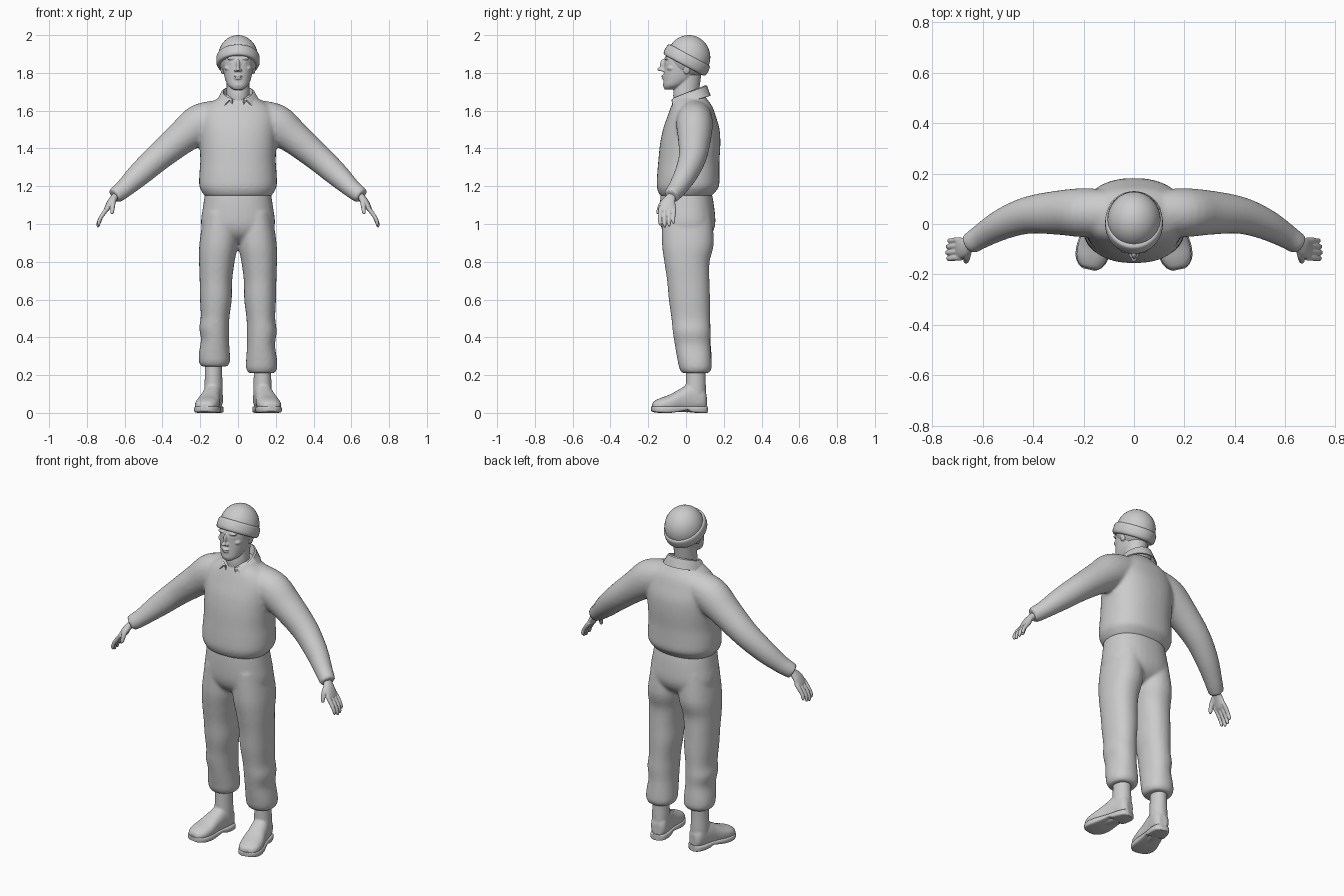
import bpy, bmesh, math
from mathutils import Vector, Matrix

X, Y, Z = Vector((1, 0, 0)), Vector((0, 1, 0)), Vector((0, 0, 1))
grey = bpy.data.materials.new("plain grey")
grey.diffuse_color = (0.6, 0.6, 0.6, 1)


def spline(rows, steps):
    """Catmull-Rom through rows of numbers."""
    out = []
    for i in range(len(rows) - 1):
        a, b, c, d = (rows[max(0, min(len(rows) - 1, i + k))] for k in (-1, 0, 1, 2))
        for s in range(steps):
            t = s / steps
            out.append([0.5 * (2 * q + (r - p) * t + (2 * p - 5 * q + 4 * r - w) * t * t
                               + (3 * q - p - 3 * r + w) * t ** 3)
                        for p, q, r, w in zip(a, b, c, d)])
    return out + [list(rows[-1])]


def loft(bm, rows, axes=None, n=28, p=2.0, steps=4):
    """Closed skin through (x, y, z, radius_u, radius_v); no axes = tube along the path."""
    rows = spline(rows, steps)
    rings = []
    for i, (x, y, z, ru, rv) in enumerate(rows):
        if axes:
            u, v = axes
        else:
            t = (Vector(rows[min(i + 1, len(rows) - 1)][:3]) - Vector(rows[max(i - 1, 0)][:3])).normalized()
            v = (Y - t * Y.dot(t)).normalized()
            u = v.cross(t)
        ring = []
        for k in range(n):
            a = 2 * math.pi * k / n
            c, s = (math.copysign(abs(f) ** (2 / p), f) for f in (math.cos(a), math.sin(a)))
            ring.append(bm.verts.new(Vector((x, y, z)) + u * (c * ru) + v * (s * rv)))
        rings.append(ring)
    for r0, r1 in zip(rings, rings[1:]):
        for k in range(n):
            bm.faces.new((r0[k], r0[(k + 1) % n], r1[(k + 1) % n], r1[k]))
    bm.faces.new(rings[0])
    bm.faces.new(rings[-1])


def ball(bm, c, r):
    bmesh.ops.create_uvsphere(bm, u_segments=32, v_segments=18, radius=1,
                              matrix=Matrix.Translation(c) @ Matrix.Diagonal((*r, 1)))


def finish(name, bm, voxel=0, smooth=4, thick=0):
    """Make the object; with a voxel size its pieces melt into one smooth skin."""
    bmesh.ops.recalc_face_normals(bm, faces=bm.faces)
    me = bpy.data.meshes.new(name)
    bm.to_mesh(me)
    bm.free()
    ob = bpy.data.objects.new(name, me)
    bpy.context.collection.objects.link(ob)
    if voxel:
        m = ob.modifiers.new("blend", 'REMESH')
        m.mode, m.voxel_size = 'VOXEL', voxel
        m = ob.modifiers.new("soften", 'SMOOTH')
        m.factor, m.iterations = 0.5, smooth
    if thick:
        m = ob.modifiers.new("thickness", 'SOLIDIFY')
        m.thickness, m.offset = thick, 0
    if ob.modifiers:
        bpy.context.view_layer.update()
        dg = bpy.context.evaluated_depsgraph_get()
        me = bpy.data.meshes.new_from_object(ob.evaluated_get(dg))
        ob.modifiers.clear()
        ob.data = me
    me.materials.clear()
    me.materials.append(grey)
    me.polygons.foreach_set("use_smooth", [True] * len(me.polygons))
    if not voxel:
        me.set_sharp_from_angle(angle=math.radians(45))
    return ob


def side(rows, s):
    return [(r[0] * s, *r[1:]) for r in rows]


# jacket: body and both sleeves
bm = bmesh.new()
loft(bm, [(0, 0, 1.145, .172, .132), (0, .003, 1.165, .188, .148), (0, .01, 1.20, .205, .165),
          (0, .012, 1.26, .205, .165), (0, .015, 1.33, .2, .162), (0, .022, 1.42, .203, .16),
          (0, .028, 1.5, .207, .15), (0, .03, 1.57, .205, .128), (0, .03, 1.62, .175, .11),
          (0, .025, 1.66, .115, .088), (0, .025, 1.685, .08, .07)], (X, Y), 40, 2.3)
sleeve = [(.1, .045, 1.575, .085, .09), (.2, .045, 1.53, .105, .097), (.3, .045, 1.455, .088, .088),
          (.42, .035, 1.355, .074, .074), (.52, 0, 1.265, .064, .062), (.6, -.045, 1.19, .05, .05),
          (.635, -.068, 1.162, .046, .045), (.655, -.08, 1.147, .042, .042)]
for s in (1, -1):
    loft(bm, side(sleeve, s))
finish("jacket", bm, .01, 6)

# trousers: seat and two legs, one cuff sitting a little higher
bm = bmesh.new()
loft(bm, [(0, 0, 1.18, .172, .132), (0, .005, 1.1, .184, .143), (0, .01, 1.0, .196, .145),
          (0, .01, .94, .17, .12), (0, .01, .9, .1, .07)], (X, Y), 36, 2.3)
leg = [(.09, .005, 1.06, .09, .13), (.102, .01, .9, .102, .137), (.112, .005, .8, .094, .12),
       (.117, .012, .7, .086, .112), (.117, .018, .6, .084, .109), (.121, .025, .5, .076, .102),
       (.126, .03, .43, .079, .1), (.122, .035, .36, .074, .094), (.125, .045, .28, .082, .09),
       (.125, .05, .235, .082, .085), (.125, .05, .21, .068, .07)]
for s, lift in ((1, 0), (-1, .035)):
    loft(bm, [(x * s, y, z + lift * max(0, min(1, (.6 - z) / .3)), a, b)
              for x, y, z, a, b in leg], (X, Y), 32, 2.2)
finish("trousers", bm, .009, 5)

# boots: upper and sole, toes turned out
for s, tag in ((1, "left"), (-1, "right")):
    place = Matrix.Translation((.13 * s, .05, 0)) @ Matrix.Rotation(s * math.radians(12), 4, 'Z')
    upper = bmesh.new()
    loft(upper, [(0, .004, .29, .045, .052), (0, .002, .2, .046, .052), (0, .002, .13, .048, .054),
                 (0, 0, .05, .048, .056)], (X, Y))
    loft(upper, [(0, .058, .06, .025, .04), (0, .035, .075, .045, .065), (0, -.03, .078, .05, .075),
                 (0, -.08, .066, .054, .062), (0, -.14, .05, .063, .046), (0, -.19, .042, .06, .036),
                 (0, -.222, .036, .043, .026), (0, -.232, .034, .024, .014)], (X, Z), p=2.3)
    sole = bmesh.new()
    loft(sole, [(0, .062, .018, .022, .018), (0, .048, .018, .042, .018), (0, .01, .018, .052, .018),
                (0, -.03, .02, .053, .016), (0, -.05, .025, .053, .011), (0, -.085, .022, .058, .014),
                (0, -.14, .018, .067, .018), (0, -.19, .018, .064, .018), (0, -.222, .02, .046, .016),
                (0, -.236, .022, .024, .012)], (X, Z), p=5)
    for part in (upper, sole):
        for v in part.verts:
            v.co.z = max(v.co.z, 0)
        bmesh.ops.transform(part, matrix=place, verts=part.verts)
    finish(tag + "_boot", upper, .006)
    finish(tag + "_sole", sole)

# hands: palm, four fingers and thumb
for s, tag in ((1, "left"), (-1, "right")):
    bm = bmesh.new()
    loft(bm, side([(.62, -.06, 1.175, .024, .028), (.65, -.078, 1.145, .02, .026),
                   (.675, -.093, 1.115, .018, .038), (.695, -.098, 1.08, .014, .042),
                   (.702, -.099, 1.07, .009, .038)], s))
    for i, length in enumerate((.065, .08, .085, .075)):
        y = -.064 - .0235 * i
        loft(bm, side([(.685, y, 1.09, .011, .011), (.705, y, 1.065, .0115, .0115),
                       (.705 + .3 * length, y - .003, 1.065 - .45 * length, .0105, .0105),
                       (.705 + .42 * length, y - .002, 1.065 - .8 * length, .0095, .0095),
                       (.705 + .4 * length, y, 1.065 - .98 * length, .005, .005)], s), n=14)
    loft(bm, side([(.655, -.095, 1.135, .014, .016), (.662, -.125, 1.11, .014, .015),
                   (.664, -.14, 1.085, .012, .012), (.667, -.148, 1.06, .01, .01),
                   (.668, -.149, 1.052, .005, .005)], s), n=14)
    finish(tag + "_hand", bm, .0035, 4)

# head: skull, neck and facial features
bm = bmesh.new()
loft(bm, [(0, -.085, 1.712, .026, .028), (0, -.066, 1.732, .052, .054), (0, -.036, 1.77, .069, .083),
          (0, -.018, 1.82, .079, .098), (0, 0, 1.87, .084, .113), (0, .008, 1.92, .082, .1),
          (0, .012, 1.965, .05, .06)], (X, Y), 36, 2.2)
loft(bm, [(0, .01, 1.59, .064, .068), (0, 0, 1.68, .061, .068), (0, .008, 1.74, .06, .066),
          (0, .02, 1.82, .064, .066)], (X, Y))
ball(bm, (0, -.12, 1.842), (.010, .018, .032))
ball(bm, (0, -.135, 1.819), (.012, .017, .011))
ball(bm, (0, -.122, 1.783), (.023, .010, .006))
ball(bm, (0, -.120, 1.771), (.020, .010, .006))
ball(bm, (0, -.106, 1.736), (.026, .016, .018))
for s in (1, -1):
    ball(bm, (.012 * s, -.122, 1.814), (.009, .011, .008))
    ball(bm, (.033 * s, -.101, 1.877), (.026, .014, .009))
    ball(bm, (.033 * s, -.097, 1.853), (.014, .012, .007))
    ball(bm, (.05 * s, -.075, 1.825), (.022, .025, .016))
    ball(bm, (.082 * s, .004, 1.825), (.011, .02, .033))
finish("head", bm, .004, 3)

# knitted cap: crown and tilted folded band
bm = bmesh.new()
ball(bm, (0, .015, 1.883), (.106, .114, .117))
finish("cap_crown", bm)
bm = bmesh.new()
loft(bm, [(0, 0, z, r, r * 1.12) for z, r in ((-.032, .1), (-.029, .109), (-.015, .1145), (.01, .1145),
                                             (.026, .111), (.032, .1))], (X, Y), 40, steps=3)
bmesh.ops.transform(bm, verts=bm.verts, matrix=Matrix.Translation((0, .004, 1.868))
                    @ Matrix.Rotation(math.radians(-28), 4, 'X'))
finish("cap_band", bm)

# shirt collar: folded strip open at the front with pointed tips
bm = bmesh.new()
strips, N = [], 24
for k in range(-N, N + 1):
    t, s = abs(k) / N, (1 if k >= 0 else -1)
    a, b = math.radians(180 - 158 * t), math.radians(180 - 130 * t)
    top = Vector((s * .08 * math.sin(a), .012 - .093 * math.cos(a), 1.695 - .037 * math.cos(a)))
    f = 1 + .12 * t ** 6
    low = Vector((s * .113 * f * math.sin(b), .015 - .112 * f * math.cos(b),
                  1.648 - .03 * math.cos(b) - .03 * t ** 5))
    inner = Vector((top.x * .9, top.y * .9, top.z - .05))
    roll = top.lerp(low, .2) + Z * .008
    strips.append([bm.verts.new(p) for p in (inner, top, roll, low)])
for p, q in zip(strips, strips[1:]):
    for j in range(3):
        bm.faces.new((p[j], p[j + 1], q[j + 1], q[j]))
finish("collar", bm, thick=.007)
